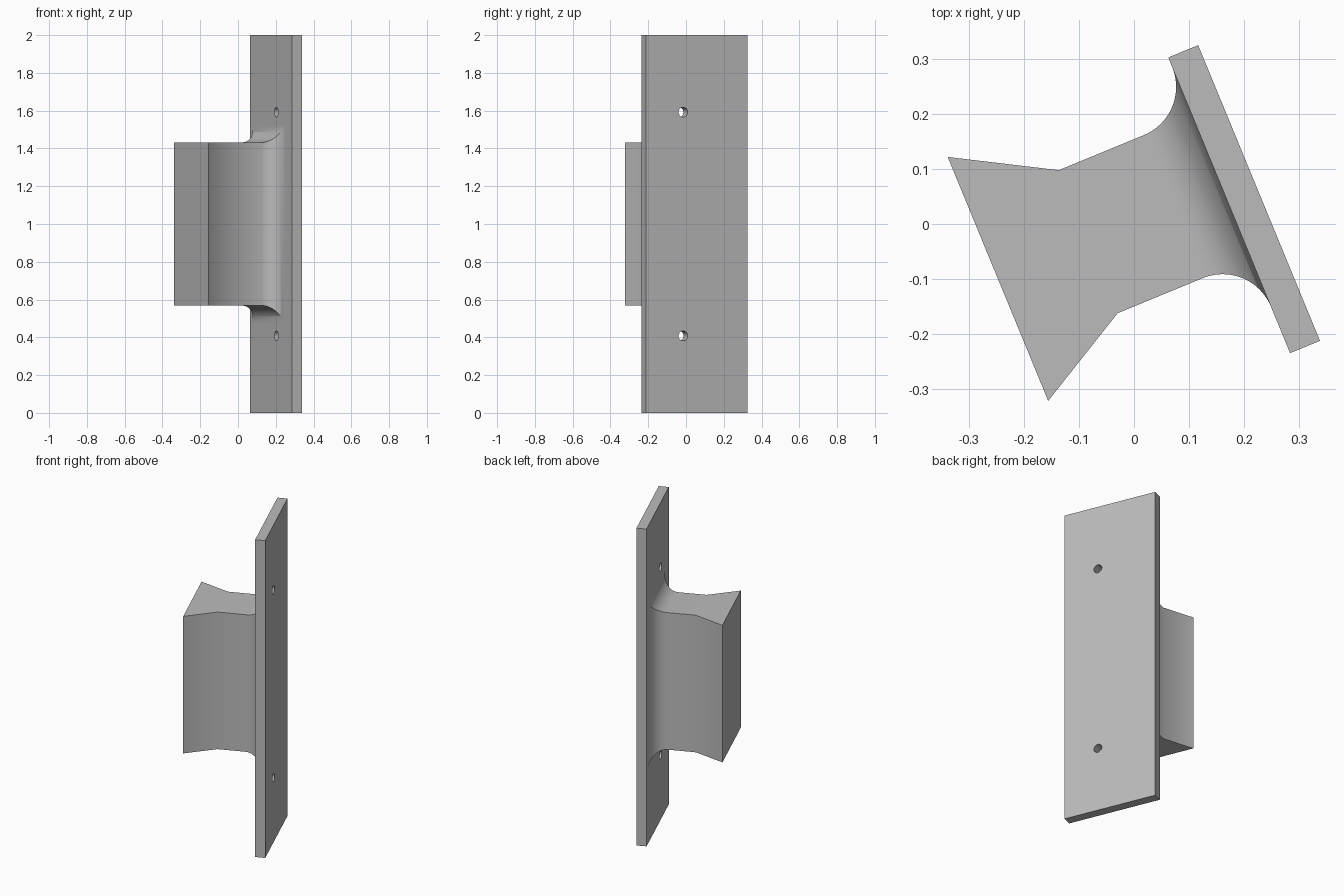
import bpy, bmesh, math
from mathutils import Matrix

cube = bpy.data.objects.get("Cube")
if cube:
    bpy.data.objects.remove(cube, do_unlink=True)

TURN = Matrix.Rotation(math.radians(22.4), 4, 'Z')   # whole part is turned about z
INNER, OUTER = 0.1734, 0.2324                        # faces of the plate along its normal
MID_Z = 1.0

grey = bpy.data.materials.new("plain_grey")
grey.use_nodes = True
colour = (0.5, 0.5, 0.5, 1)
grey.diffuse_color = colour
grey.node_tree.nodes["Principled BSDF"].inputs["Base Color"].default_value = colour


def make_object(name, bm):
    bmesh.ops.recalc_face_normals(bm, faces=bm.faces)
    bm.transform(TURN)
    mesh = bpy.data.meshes.new(name)
    bm.to_mesh(mesh)
    bm.free()
    mesh.materials.append(grey)
    obj = bpy.data.objects.new(name, mesh)
    bpy.context.collection.objects.link(obj)
    return obj


def activate(obj):
    bpy.ops.object.select_all(action='DESELECT')
    obj.select_set(True)
    bpy.context.view_layer.objects.active = obj


# Mounting plate
bm = bmesh.new()
size = Matrix.Diagonal((OUTER - INNER, 0.583, 2, 1))
place = Matrix.Translation(((INNER + OUTER) / 2, -0.0346, MID_Z))
bmesh.ops.create_cube(bm, size=1, matrix=place @ size)
plate = make_object("mounting_plate", bm)

# Screw holes through the plate
bm = bmesh.new()
for side in (-1, 1):
    place = Matrix.Translation((0.2, -0.112, MID_Z + side * 0.592))
    bmesh.ops.create_cone(bm, cap_ends=True, segments=32, radius1=0.026, radius2=0.026,
                          depth=0.3, matrix=place @ Matrix.Rotation(math.pi / 2, 4, 'Y'))
cutter = make_object("hole_cutter", bm)
cutter.hide_render = True
activate(plate)
cut = plate.modifiers.new("screw_holes", 'BOOLEAN')
cut.operation = 'DIFFERENCE'
cut.solver = 'EXACT'
cut.object = cutter
bpy.ops.object.modifier_apply(modifier=cut.name)
bpy.data.objects.remove(cutter, do_unlink=True)

# Grip: rectangular sections from the flared end through the neck to the fillet
NECK, HALF_Z, FILLET, STEPS = 0.141, 0.432, 0.095, 20
sections = [(-0.2675, 0.2405, HALF_Z), (-0.0895, NECK, HALF_Z)]
for i in range(STEPS + 1):
    t = math.pi / 2 * i / STEPS
    grow = FILLET * (1 - math.cos(t))
    sections.append((INNER - FILLET + FILLET * math.sin(t), NECK + grow, HALF_Z + grow))
sections.append((INNER + 0.01, NECK + FILLET, HALF_Z + FILLET))

bm = bmesh.new()
corners = ((-1, -1), (1, -1), (1, 1), (-1, 1))
rings = [[bm.verts.new((u, 0.002 + a * v, MID_Z + b * z)) for a, b in corners]
         for u, v, z in sections]
for r0, r1 in zip(rings, rings[1:]):
    for k in range(4):
        n = (k + 1) % 4
        bm.faces.new((r0[k], r0[n], r1[n], r1[k]))
bm.faces.new(rings[0])
bm.faces.new(rings[-1])
grip = make_object("flared_grip", bm)

for obj in (plate, grip):
    activate(obj)
    bpy.ops.object.shade_smooth_by_angle(angle=math.radians(32))
